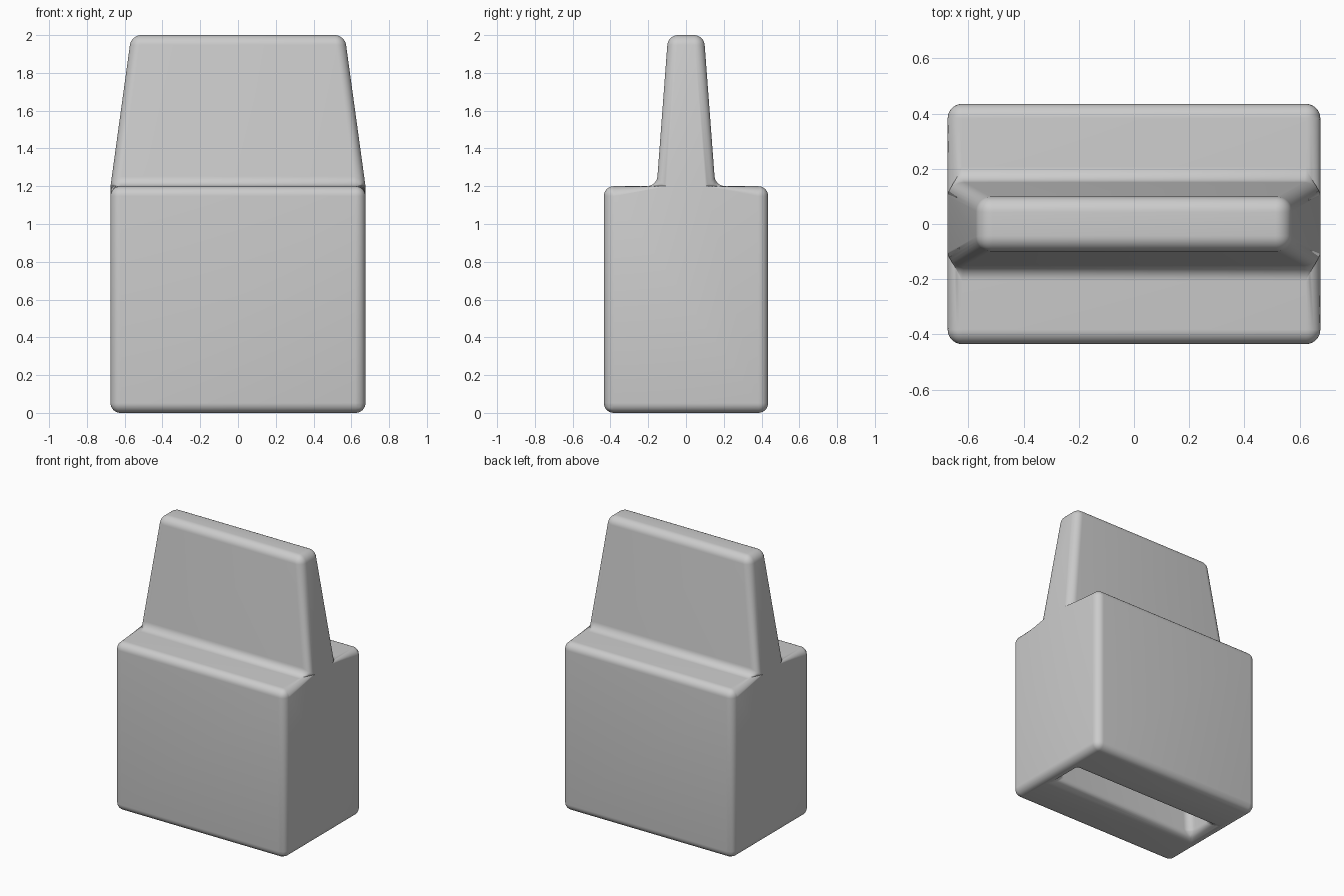
import bpy, bmesh

if "Cube" in bpy.data.objects:
    bpy.data.objects.remove(bpy.data.objects["Cube"])

HX, HY, SHOULDER, TOP = 0.675, 0.435, 1.2, 2.0
ROUND = 0.075

grey = bpy.data.materials.new("plain grey")
grey.use_nodes = True
grey.diffuse_color = (0.6, 0.6, 0.6, 1)
grey.node_tree.nodes["Principled BSDF"].inputs["Base Color"].default_value = (0.6, 0.6, 0.6, 1)

bm = bmesh.new()


def ring(hx, hy, z):
    return [bm.verts.new((sx * hx, sy * hy, z))
            for sx, sy in ((-1, -1), (1, -1), (1, 1), (-1, 1))]


def walls(a, b, flip=False):
    for i in range(4):
        j = (i + 1) % 4
        quad = [a[i], a[j], b[j], b[i]]
        bm.faces.new(quad[::-1] if flip else quad)


# Block, tapered tongue and the matching slot underneath
base = ring(HX, HY, 0)
shoulder = ring(HX, HY, SHOULDER)
root = ring(HX, 0.155, SHOULDER)
tip = ring(0.565, 0.095, TOP)
mouth = ring(0.57, 0.105, 0)
ceiling = ring(0.52, 0.095, 0.8)

# Front and back of the block
bm.faces.new([base[0], base[1], shoulder[1], shoulder[0]])
bm.faces.new([base[2], base[3], shoulder[3], shoulder[2]])
# Flat ends of the block, including the tongue roots
bm.faces.new([base[1], base[2], shoulder[2], root[2], root[1], shoulder[1]])
bm.faces.new([base[3], base[0], shoulder[0], root[0], root[3], shoulder[3]])
# Shoulders either side of the tongue
bm.faces.new([shoulder[0], shoulder[1], root[1], root[0]])
bm.faces.new([root[3], root[2], shoulder[2], shoulder[3]])
walls(root, tip)
bm.faces.new(tip)
# Underside frame and slot
walls(base, mouth, flip=True)
walls(mouth, ceiling, flip=True)
bm.faces.new(ceiling[::-1])
bmesh.ops.recalc_face_normals(bm, faces=bm.faces)

# Round every real corner, leaving flat seams and the slight bend of the ends alone
sharp = [e for e in bm.edges if e.calc_face_angle() > 0.3]
bmesh.ops.bevel(bm, geom=sharp, offset=ROUND, offset_type='OFFSET', segments=8,
                profile=0.5, affect='EDGES', clamp_overlap=True)

mesh = bpy.data.meshes.new("tongue_and_slot_block")
bm.to_mesh(mesh)
bm.free()
mesh.materials.append(grey)
block = bpy.data.objects.new("tongue_and_slot_block", mesh)
bpy.context.collection.objects.link(block)
bpy.context.view_layer.objects.active = block
block.select_set(True)
bpy.ops.object.shade_smooth_by_angle(angle=0.6)
